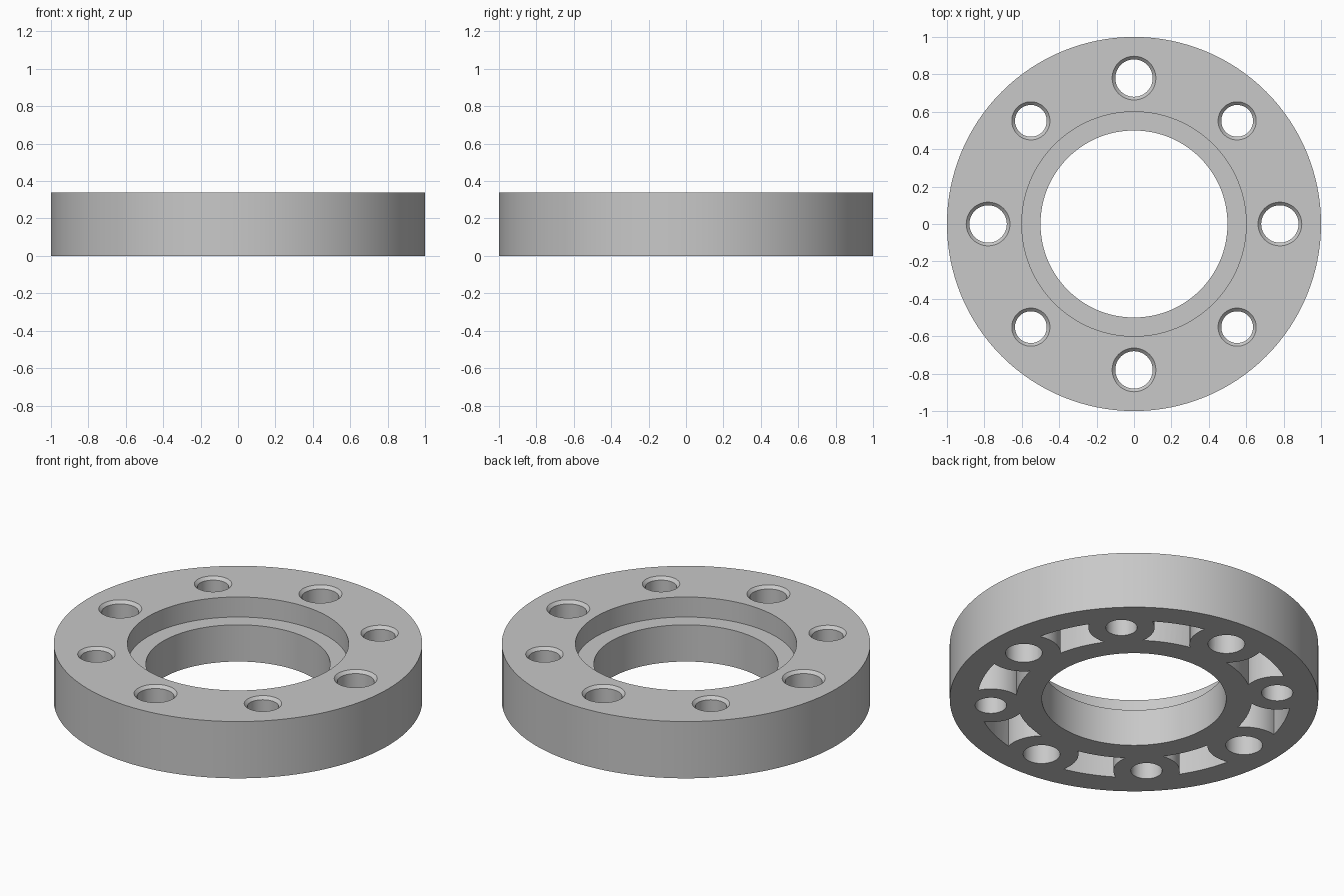
import bpy, bmesh
from math import pi, radians, cos, sin
from mathutils import Vector, Matrix

cube = bpy.data.objects.get("Cube")
if cube:
    bpy.data.objects.remove(cube, do_unlink=True)

HEIGHT = 0.34
BOLT_CIRCLE = 0.78
CHAMFER = 0.017
POCKET_TOP = 0.25

grey = bpy.data.materials.new("plain_grey")
grey.use_nodes = True
colour = (0.58, 0.58, 0.58, 1)
grey.diffuse_color = colour
grey.node_tree.nodes["Principled BSDF"].inputs["Base Color"].default_value = colour


def lathe(bm, profile, steps, centre=(0, 0), closed=False):
    """Revolve an (r, z) profile about a vertical axis through centre."""
    part = bmesh.new()
    verts = [part.verts.new((r, 0, z)) for r, z in profile]
    edges = [part.edges.new(pair) for pair in zip(verts, verts[1:])]
    if closed:
        edges.append(part.edges.new((verts[-1], verts[0])))
    bmesh.ops.spin(part, geom=verts + edges, cent=(0, 0, 0), axis=(0, 0, 1),
                   angle=2 * pi, steps=steps)
    bmesh.ops.remove_doubles(part, verts=part.verts[:], dist=1e-4)
    bmesh.ops.recalc_face_normals(part, faces=part.faces[:])
    part.transform(Matrix.Translation(Vector((*centre, 0))))
    mesh = bpy.data.meshes.new("lathe_tmp")
    part.to_mesh(mesh)
    part.free()
    bm.from_mesh(mesh)
    bpy.data.meshes.remove(mesh)


def make_object(name, bm):
    mesh = bpy.data.meshes.new(name)
    bm.to_mesh(mesh)
    bm.free()
    mesh.materials.append(grey)
    obj = bpy.data.objects.new(name, mesh)
    bpy.context.collection.objects.link(obj)
    return obj


def subtract(target, cutter):
    """Cut one object from another and discard the cutter."""
    mod = target.modifiers.new("cut", 'BOOLEAN')
    mod.operation = 'DIFFERENCE'
    mod.solver = 'EXACT'
    mod.object = cutter
    graph = bpy.context.evaluated_depsgraph_get()
    mesh = bpy.data.meshes.new_from_object(target.evaluated_get(graph))
    target.modifiers.clear()
    target.data = mesh
    bpy.data.objects.remove(cutter, do_unlink=True)


# Flange ring with a stepped bore
bm = bmesh.new()
lathe(bm, [(0.5, 0), (1, 0), (1, HEIGHT), (0.6, HEIGHT), (0.6, 0.22), (0.5, 0.22)],
      128, closed=True)
flange = make_object("flange_ring", bm)

# Bolt holes with chamfered mouths, and the bosses around them
holes, bosses = bmesh.new(), bmesh.new()
for i in range(8):
    radius, boss = ((0.1, 0.2), (0.085, 0.18))[i % 2]
    angle = i * pi / 4
    centre = (BOLT_CIRCLE * cos(angle), BOLT_CIRCLE * sin(angle))
    wide = radius + CHAMFER
    lathe(holes, [(0, -0.2), (radius, -0.2), (radius, HEIGHT - CHAMFER),
                  (wide, HEIGHT), (wide, 0.5), (0, 0.5)], 48, centre)
    lathe(bosses, [(0, -0.3), (boss, -0.3), (boss, 0.6), (0, 0.6)], 48, centre)
hole_cutter = make_object("bolt_hole_cutter", holes)
boss_cutter = make_object("boss_cutter", bosses)

# Lightening pockets underneath, leaving the bosses standing
bm = bmesh.new()
lathe(bm, [(0.64, -0.1), (0.85, -0.1), (0.85, POCKET_TOP), (0.64, POCKET_TOP)],
      128, closed=True)
pocket_cutter = make_object("pocket_cutter", bm)

subtract(pocket_cutter, boss_cutter)
subtract(flange, pocket_cutter)
subtract(flange, hole_cutter)

# Smooth curved walls, sharp rims
if not flange.data.materials:
    flange.data.materials.append(grey)
bpy.ops.object.select_all(action='DESELECT')
flange.select_set(True)
bpy.context.view_layer.objects.active = flange
bpy.ops.object.shade_smooth_by_angle(angle=radians(30))
